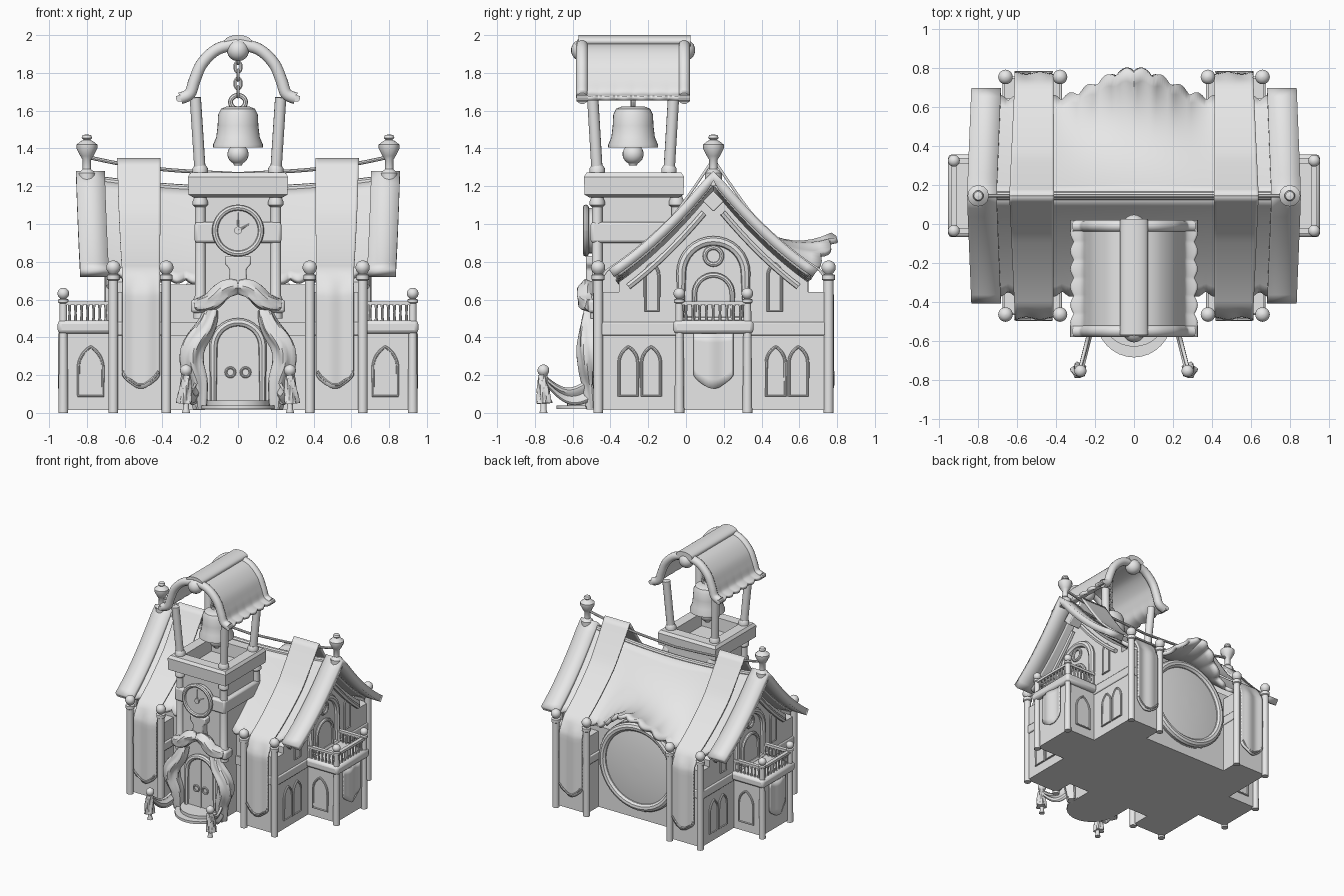
import bpy, bmesh
from math import sin, cos, pi, radians
from mathutils import Vector

cube = bpy.data.objects.get("Cube")
if cube:
    bpy.data.objects.remove(cube)

grey = bpy.data.materials.new("plain grey")
grey.use_nodes = True
grey.diffuse_color = (0.8, 0.8, 0.8, 1)
grey.node_tree.nodes["Principled BSDF"].inputs["Base Color"].default_value = (0.8, 0.8, 0.8, 1)
YC, TY = 0.145, -0.28          # ridge line and tower centre

# ---------- helpers ----------
def loft(name, rings, mx=False, my=None, wrap=True, caps=True, thick=0, bevel=0):
    bm = bmesh.new()
    rows = [[bm.verts.new(p) for p in r] for r in rings]
    n = len(rows[0])
    for a, b in zip(rows, rows[1:]):
        for i in range(n if wrap else n - 1):
            j = (i + 1) % n
            bm.faces.new((a[i], a[j], b[j], b[i]))
    if caps and wrap:
        bm.faces.new(rows[0][::-1])
        bm.faces.new(rows[-1])
    if mx:
        reflect(bm, 0, 0)
    if my is not None:
        reflect(bm, 1, my)
    bmesh.ops.recalc_face_normals(bm, faces=bm.faces)
    for f in bm.faces:
        f.smooth = True
    for e in bm.edges:
        e.smooth = e.calc_face_angle(0) < radians(35)
    me = bpy.data.meshes.new(name)
    bm.to_mesh(me)
    bm.free()
    me.materials.append(grey)
    ob = bpy.data.objects.new(name, me)
    bpy.context.collection.objects.link(ob)
    if thick:
        m = ob.modifiers.new("thickness", "SOLIDIFY")
        m.thickness, m.offset = thick, 0
    if bevel:
        m = ob.modifiers.new("soft edges", "BEVEL")
        m.width, m.segments = bevel, 2
    return ob

def reflect(bm, axis, centre):
    geo = bmesh.ops.duplicate(bm, geom=bm.verts[:] + bm.edges[:] + bm.faces[:])["geom"]
    for v in geo:
        if isinstance(v, bmesh.types.BMVert):
            v.co[axis] = 2 * centre - v.co[axis]
    bmesh.ops.reverse_faces(bm, faces=[f for f in geo if isinstance(f, bmesh.types.BMFace)])

def rect(hx, hy, z, cx=0, cy=0):
    return [(cx + a * hx, cy + b * hy, z) for a, b in ((-1, -1), (1, -1), (1, 1), (-1, 1))]

def box(name, x0, x1, y0, y1, z0, z1, **k):
    return loft(name, [rect((x1 - x0) / 2, (y1 - y0) / 2, z, (x0 + x1) / 2, (y0 + y1) / 2) for z in (z0, z1)], **k)

def lathe(name, profile, x, y, n=20, **k):
    return loft(name, [[(x + r * cos(2 * pi * i / n), y + r * sin(2 * pi * i / n), z)
                        for i in range(n)] for r, z in profile], **k)

def ball(z, r, n=9):
    return [(r * sin(a) + 0.001, z - r * cos(a)) for a in [pi * i / n for i in range(n + 1)]]

def spline(pts, k=6):
    p = [Vector(q) for q in (pts[0], *pts, pts[-1])]
    out = []
    for a, b, c, d in zip(p, p[1:], p[2:], p[3:]):
        for i in range(k):
            t = i / k
            out.append(b + (c - a) * t / 2 + (a * 2 - b * 5 + c * 4 - d) * t * t / 2
                       + (b * 3 - a - c * 3 + d) * t ** 3 / 2)
    return out + [p[-1]]

def tube(name, pts, radius, n=10, closed=False, flute=0, **k):
    p = [Vector(q) for q in pts]
    m, rings, prev = len(p), [], None
    for i in range(m):
        a, b = (p[i - 1], p[(i + 1) % m]) if closed else (p[max(i - 1, 0)], p[min(i + 1, m - 1)])
        t = (b - a).normalized()
        nrm = t.orthogonal().normalized() if prev is None else prev.rotation_difference(t) @ nrm
        prev, bi, s = t, t.cross(nrm), i / (m - 1)
        r = radius(s) if callable(radius) else radius
        ring = []
        for j in range(n):
            w = 2 * pi * j / n
            rr = r * (1 + flute * cos(5 * w + 6 * s))
            ring.append(p[i] + (nrm * cos(w) + bi * sin(w)) * rr)
        rings.append(ring)
    if closed:
        rings.append(rings[0])
    return loft(name, rings, caps=not closed, **k)

def sheet(name, f, nu, nv, thick, **k):
    return loft(name, [[f(i / nu, j / nv) for i in range(nu + 1)] for j in range(nv + 1)],
                wrap=False, thick=thick, **k)

front = lambda y: lambda u, v, h: (u, y - h, v)
back = lambda y: lambda u, v, h: (u, y + h, v)
side = lambda x: lambda u, v, h: (x + h, u, v)
flat = lambda u, v, h: (u, v, h)

def prism(name, outline, place, a, b, **k):
    return loft(name, [[place(u, v, h) for u, v in outline] for h in (a, b)], **k)

def ellipse(cu, cv, ru, rv, n=32):
    return [(cu + ru * cos(2 * pi * i / n), cv + rv * sin(2 * pi * i / n)) for i in range(n)]

def arch(c, w, z0, z1, pointed=False):
    spring = z1 - (w * 3 ** 0.5 if pointed else w)
    half = [(2 * w * cos(a) - w, 2 * w * sin(a)) if pointed else (w * cos(1.5 * a), w * sin(1.5 * a))
            for a in [pi / 3 * i / 8 for i in range(9)]]
    right = [(c + w, z0)] + [(c + u, spring + v) for u, v in half]
    return right + [(2 * c - u, v) for u, v in right[::-1][1:]]

def window(name, c, w, z0, z1, place, pointed=True, r=0.008, **k):
    o = arch(c, w, z0, z1, pointed)
    prism(name + "_pane", o, place, -0.01, 0.006, **k)
    tube(name + "_frame", [place(u, v, 0.006) for u, v in o], r, 8, closed=True, **k)

def slope(d):                  # roof height at a distance from the ridge
    return 1.27 - 1.25 * d + 0.55 * d * d

# ---------- walls ----------
box("side_wing", 0.38, 0.665, -0.46, 0.75, 0.015, 0.64, mx=True)
ds = [-0.5 + i / 20 for i in range(21)]
gable = [(YC - 0.5, 0.3)] + [(YC + d, slope(abs(d)) - 0.09) for d in ds] + [(YC + 0.5, 0.3)]
prism("gable_wall", gable, side(0), 0.5, 0.665, mx=True)
box("central_hall", -0.5, 0.5, -0.3, 0.6, 0.015, 0.68)
box("wing_band", 0.37, 0.675, -0.468, 0.758, 0.41, 0.48, mx=True, bevel=0.008)
box("hall_band", -0.4, 0.4, -0.312, 0, 0.41, 0.48)
lathe("corner_post", [(0.026, 0), (0.026, 0.7), (0.034, 0.705), (0.034, 0.73), (0.02, 0.735)] + ball(0.77, 0.037)[2:],
      0.66, -0.465, mx=True, my=YC)
lathe("inner_post", [(0.026, 0), (0.026, 0.7), (0.034, 0.705), (0.034, 0.73), (0.02, 0.735)] + ball(0.77, 0.037)[2:],
      0.38, -0.465, mx=True, my=YC)

# ---------- gable details ----------
for i, c in enumerate((-0.305, -0.185)):
    window("lower_window_%d" % (i + 1), c, 0.05, 0.09, 0.35, side(0.665), mx=True, my=YC)
window("upper_window", -0.18, 0.036, 0.54, 0.79, side(0.665), mx=True, my=YC)
window("gable_arch", YC, 0.17, 0.49, 0.91, side(0.675), False, 0.026, mx=True)
window("balcony_door", YC, 0.1, 0.49, 0.73, side(0.685), False, 0.014, mx=True)
tube("gable_rosette", [side(0.685)(u, v, 0) for u, v in ellipse(YC, 0.83, 0.045, 0.045, 20)], 0.012, 8, closed=True, mx=True)
prism("gable_diamond", ellipse(YC, 1.12, 0.055, 0.055, 4), side(0.665), 0, 0.1, mx=True, bevel=0.006)
tube("gable_rafter", [(0.68, YC - d / 20, slope(d / 20) - 0.15) for d in range(1, 10)], 0.018, 6, mx=True, my=YC)

# ---------- balconies ----------
box("balcony_base", 0.66, 0.92, -0.035, 0.325, 0.015, 0.43, mx=True)
box("balcony_floor", 0.66, 0.955, -0.068, 0.358, 0.42, 0.49, mx=True, bevel=0.02)
lathe("balcony_post", [(0.026, 0), (0.022, 0.4), (0.02, 0.58), (0.028, 0.585), (0.028, 0.6), (0.015, 0.605)] + ball(0.632, 0.03)[2:],
      0.925, -0.035, mx=True, my=YC)
box("balcony_side_rail", 0.67, 0.925, -0.05, -0.02, 0.57, 0.59, mx=True, my=YC)
box("balcony_front_rail", 0.91, 0.94, -0.035, 0.325, 0.57, 0.59, mx=True)
for i in range(7):
    lathe("side_baluster", [(0.009, 0.48), (0.006, 0.53), (0.009, 0.57)], 0.7 + i * 0.032, -0.035, 8, mx=True, my=YC)
for i in range(9):
    lathe("front_baluster", [(0.009, 0.48), (0.006, 0.53), (0.009, 0.57)], 0.925, 0.0 + i * 0.036, 8, mx=True)
window("base_window", 0.78, 0.065, 0.09, 0.35, front(-0.035), mx=True, my=YC)

def pennant(u):                # lower edge with a central tip
    return 0.07 * min(1, 1.25 * (1 - abs(2 * u - 1))) ** 0.7
sheet("balcony_pennant", lambda u, v: (0.94 - 0.008 * cos(8 * u), 0.04 + 0.21 * u, 0.42 - v * (0.22 + pennant(u))),
      16, 6, 0.012, mx=True)

# ---------- main roof ----------
def brow(x):                   # raised bulge over the round window
    return cos(pi * x / 0.8) ** 2 if abs(x) < 0.4 else 0

def roof(u, t, s):
    x = 1.44 * (u - 0.5)
    b = brow(x) if s > 0 else 0
    d = t * (0.48 + 0.15 * b) + t ** 6 * 0.03 * abs(sin(x * 34))
    return (x, YC + s * d, slope(d) - 0.04 - 0.05 * (1 - (x / 0.72) ** 2) + 0.33 * b * t * t)

sheet("front_roof", lambda u, v: roof(u, v, -1), 120, 12, 0.03)
sheet("back_roof", lambda u, v: roof(u, v, 1), 120, 12, 0.03)
tube("ridge_roll", [Vector(roof(i / 12, 0, 1)) for i in range(13)], 0.022)

def verge(u, v):
    d = 0.54 * abs(2 * v - 1)
    return (0.705 + 0.152 * u - 0.04 * d, YC + 0.54 * (2 * v - 1), slope(d) - 0.015)
sheet("roof_verge", verge, 2, 24, 0.05, mx=True)
lathe("roof_finial", [(0.045, 1.2), (0.045, 1.27), (0.022, 1.29), (0.022, 1.34), (0.035, 1.36), (0.055, 1.40),
                      (0.055, 1.42), (0.03, 1.44), (0.018, 1.445), (0.028, 1.455), (0.022, 1.47), (0.002, 1.475)],
      0.8, YC, 12, mx=True)
tube("ridge_rope", spline([(0.8, YC, 1.355), (0.6, YC, 1.315), (0.35, YC, 1.285), (0, YC, 1.265)]), 0.01, 8, mx=True)

# ---------- draped banners ----------
drop = 0.59
def banner(u, v):
    k = min(v / 0.55, 1)
    x = 0.525 - 0.012 * k + (u - 0.5) * (0.23 - 0.03 * k)
    if v <= 0.55:
        d = drop * k
        return (x, YC - d, slope(d) + 0.015 + 0.06 * max(0, 1 - d / 0.2) - 0.02 * (k > 0.98))
    w = (v - 0.55) / 0.45
    return (x, YC - drop - 0.035 * min(1, w * 8) + 0.006 * cos(9 * u), 0.71 - w * (0.51 + pennant(u)))
sheet("draped_banner", banner, 16, 40, 0.014, mx=True, my=YC)
tube("banner_trim", [(0.42 + 0.19 * i / 10, -0.49, 0.22 - pennant(i / 10)) for i in range(11)], 0.007, 6, mx=True, my=YC)

# ---------- round back window ----------
prism("round_window_wall", ellipse(0, 0.45, 0.36, 0.36, 48), back(0), 0.3, 0.605)
loft("round_window_glass", [[(u, y, v) for u, v in ellipse(0, 0.45, r, r, 48)]
                            for r, y in ((0.32, 0.59), (0.31, 0.62), (0.22, 0.632), (0.1, 0.638), (0.01, 0.64))])
tube("round_window_ring", [(u, 0.615, v) for u, v in ellipse(0, 0.45, 0.325, 0.325, 48)], 0.033, closed=True)

# ---------- tower ----------
box("tower_body", -0.195, 0.195, -0.47, -0.02, 0.015, 1.16)
box("tower_strap", -0.23, 0.23, -0.505, -0.02, 0.9, 1.01, bevel=0.015)
lathe("tower_column", [(0.036, 0.5), (0.036, 0.6), (0.028, 0.62), (0.028, 1.09), (0.04, 1.1), (0.04, 1.12), (0.028, 1.15)],
      0.2, -0.47, mx=True, my=-0.26)
loft("tower_platform", [rect(h, h, z, 0, TY + 0.005) for h, z in
                        ((0.235, 1.14), (0.262, 1.155), (0.265, 1.25), (0.25, 1.272), (0.17, 1.272), (0.165, 1.17))])
tube("belfry_post", [(0.2 + 0.026 * s, TY - 0.19 - 0.024 * s, 1.27 + 0.4 * s) for s in (0, 0.5, 1)], 0.03, 14, mx=True, my=TY)
lathe("belfry_post_cuff", [(0.04, 1.27), (0.04, 1.295), (0.03, 1.31)], 0.2, TY - 0.19, mx=True, my=TY)

# ---------- belfry roof, bell and chain ----------
curve = spline([(0.305, 0, 1.665), (0.255, 0, 1.69), (0.23, 0, 1.76), (0.19, 0, 1.85), (0.11, 0, 1.925), (0, 0, 1.955)], 5)
def belfry(u, v):
    y = -0.55 + 0.54 * u
    p = curve[round(v * 25)]
    return (p.x + (1 - v) ** 8 * 0.02 * abs(sin(34 * y)), y, p.z)
sheet("belfry_roof", belfry, 60, 25, 0.025, mx=True)
for y in (-0.55, -0.01):
    tube("belfry_rim", [(p.x, y, p.z) for p in curve], 0.032, 12, mx=True)
    tube("rim_curl", [(0.31, y - 0.03, 1.665), (0.31, y + 0.03, 1.665)], 0.018, mx=True)
    lathe("rim_boss", ball(1.92, 0.058), 0, y)
prism("belfry_ridge", ellipse(0, 1.967, 0.072, 0.033, 24), front(0), -0.025, 0.57)
lathe("bell", [(0.02, 1.62), (0.06, 1.622), (0.09, 1.61), (0.105, 1.58), (0.108, 1.52), (0.115, 1.46), (0.132, 1.42),
               (0.132, 1.405), (0.11, 1.405), (0.09, 1.5), (0.01, 1.58)], 0, TY, 32)
lathe("bell_clapper", [(0.012, 1.55), (0.015, 1.42)] + ball(1.37, 0.055)[::-1][1:-1] + [(0.025, 1.32), (0.02, 1.31)], 0, TY)
tube("bell_ring", [(u, TY, v) for u, v in ellipse(0, 1.645, 0.04, 0.036, 20)], 0.013, 8, closed=True)
for i in range(6):
    o = ellipse(0, 1.70 + i * 0.044, 0.017, 0.029, 14)
    tube("chain_link", [(u, TY, v) if i % 2 else (0, TY + u, v) for u, v in o], 0.008, 6, closed=True)

# ---------- clock ----------
prism("clock_face", ellipse(0, 0.965, 0.12, 0.12), front(-0.5), -0.02, 0.03)
tube("clock_rim", [(u, -0.53, v) for u, v in ellipse(0, 0.965, 0.122, 0.122)], 0.016, 8, closed=True)
tube("clock_minute_hand", [(0, -0.535, 0.965), (0, -0.535, 1.06)], lambda s: 0.007 - 0.005 * s, 6)
tube("clock_hour_hand", [(0, -0.535, 0.965), (0.06, -0.535, 1.0)], lambda s: 0.008 - 0.005 * s, 6)
prism("clock_hub", ellipse(0, 0.965, 0.02, 0.02, 12), front(-0.53), 0, 0.012)
loft("clock_bracket", [rect(w, 0.04, z, 0, -0.49) for w, z in ((0.05, 0.66), (0.045, 0.76), (0.07, 0.79), (0.07, 0.83))], bevel=0.008)

# ---------- entrance ----------
window("front_door", 0, 0.13, 0.05, 0.48, front(-0.475), False, 0.022)
box("door_split", -0.004, 0.004, -0.488, -0.47, 0.05, 0.46)
tube("door_ring", [(u, -0.487, v) for u, v in ellipse(0.04, 0.215, 0.024, 0.024, 16)], 0.007, 8, closed=True, mx=True)
prism("lower_step", ellipse(0, -0.47, 0.2, 0.215), flat, 0.02, 0.04)
prism("upper_step", ellipse(0, -0.47, 0.165, 0.16), flat, 0.04, 0.065)
box("column_block", 0.155, 0.25, -0.52, -0.42, 0.53, 0.6, mx=True, bevel=0.015)
tube("door_swag", spline([(0, -0.52, 0.67), (0.07, -0.525, 0.65), (0.14, -0.525, 0.59), (0.22, -0.5, 0.57)]),
     lambda s: 0.035 + 0.015 * sin(pi * s), 20, flute=0.1, mx=True)
tube("door_curtain", spline([(0.14, -0.5, 0.55), (0.17, -0.51, 0.46), (0.235, -0.515, 0.36), (0.245, -0.51, 0.27),
                             (0.21, -0.5, 0.16), (0.2, -0.49, 0.02)]),
     lambda s: 0.035 + 0.025 * sin(pi * s), 30, flute=0.13, mx=True)

# ---------- draped entrance posts ----------
lathe("entrance_post", [(0.022, 0), (0.016, 0.02), (0.016, 0.19)] + ball(0.225, 0.031)[2:], 0.275, -0.755, 14, mx=True)
tube("post_cloth", spline([(0.275, -0.76, 0.2), (0.28, -0.755, 0.13), (0.285, -0.75, 0.05)]),
     lambda s: 0.022 + 0.016 * s, 20, flute=0.2, mx=True)
def bunting(u, v):
    sag = 0.07 * sin(pi * u)
    return (0.275 - 0.065 * u + 0.008 * sin(9 * v), -0.755 + 0.26 * u, 0.2 - sag - v * (0.03 + 0.1 * u))
sheet("entrance_bunting", bunting, 16, 8, 0.014, mx=True)
